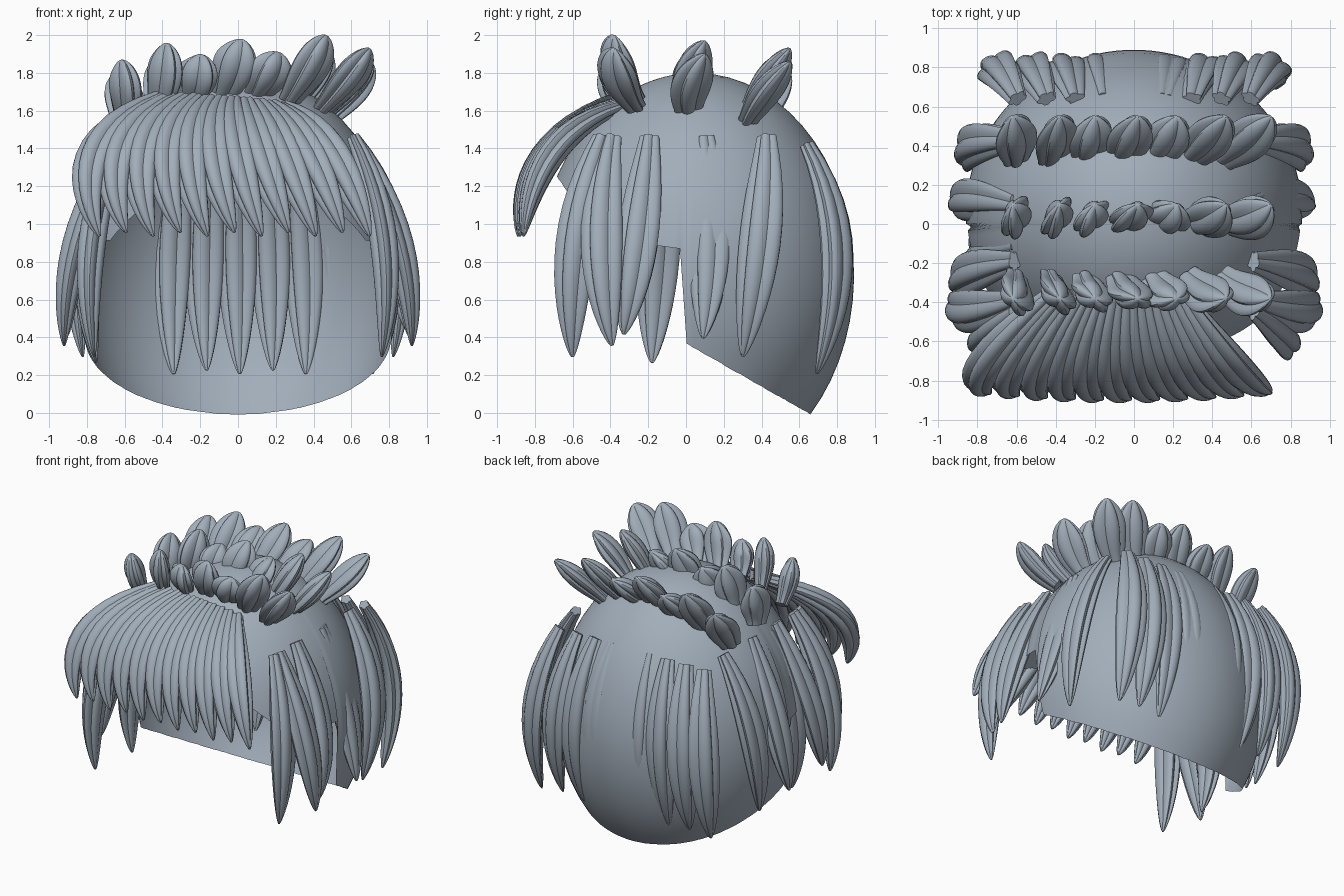
import bpy, bmesh
from math import sin, cos, pi
from mathutils import Vector as V

if "Cube" in bpy.data.objects:
    bpy.data.objects.remove(bpy.data.objects["Cube"])

C, R = V((0, 0.05, 0.73)), V((0.86, 0.84, 1.07))    # head ellipsoid
MAT = bpy.data.materials.new("slate_grey")
MAT.diffuse_color = (0.36, 0.42, 0.49, 1)
MAT.use_nodes = True
MAT.node_tree.nodes["Principled BSDF"].inputs["Base Color"].default_value = MAT.diffuse_color


def finish(name, bm, angle):
    bmesh.ops.recalc_face_normals(bm, faces=bm.faces)
    me = bpy.data.meshes.new(name)
    bm.to_mesh(me)
    bm.free()
    me.materials.append(MAT)
    ob = bpy.data.objects.new(name, me)
    bpy.context.collection.objects.link(ob)
    bpy.ops.object.select_all(action='DESELECT')
    ob.select_set(True)
    bpy.context.view_layer.objects.active = ob
    bpy.ops.object.shade_smooth_by_angle(angle=angle)


def lock(bm, a, mid, b, wide, w, t, rings=18, sides=30, root=0.1, swell=1.15, power=0.65):
    """Ribbed spindle along a curve from a through mid to b."""
    a, mid, b = V(a), V(mid), V(b)
    c = 2 * mid - (a + b) / 2
    loops = []
    for i in range(rings):
        s = sin(i / (rings - 1) * pi / 2) * 0.995
        p = (1-s)**2 * a + 2*s*(1-s) * c + s*s * b
        T = (2*(1-s) * (c-a) + 2*s * (b-c)).normalized()
        W = (V(wide) - T * V(wide).dot(T)).normalized()
        N = T.cross(W)
        k = sin(pi * (root + (1-root) * s**swell)) ** power
        ring = []
        for j in range(sides):
            u = 2*pi*j/sides
            r = k * (0.74 + 0.28 * abs(sin(2.5*u)))
            ring.append(bm.verts.new(p + W*(cos(u)*r*w) + N*(sin(u)*r*t)))
        loops.append(ring)
    for l0, l1 in zip(loops, loops[1:]):
        for j in range(sides):
            k = (j+1) % sides
            bm.faces.new((l0[j], l0[k], l1[k], l1[j]))
    bm.faces.new(loops[0])
    bm.faces.new(loops[-1])


# Scalp shell with open face, ear notches and a slanted nape
def edge(y):
    if y > 0.0:
        return 0.37 - 0.57 * y
    return 0.87 - 0.1 * y if y > -0.45 else 0.915 + 1.45 * (-0.45 - y)


def shell_point(phi, th):
    return C + V((R.x*sin(phi)*sin(th), -R.y*cos(phi)*sin(th), R.z*cos(th)))


bm = bmesh.new()
top = bm.verts.new(C + V((0, 0, R.z)))
cols, n, rows = [], 160, 22
for i in range(n):
    phi, th = 2*pi*(i+0.5)/n, 0.3
    while th < 2.6:
        p = shell_point(phi, th)
        if p.z < edge(p.y):
            break
        th += 0.004
    cols.append([top] + [bm.verts.new(shell_point(phi, th*j/rows)) for j in range(1, rows+1)])
for i in range(n):
    p, q = cols[i], cols[(i+1) % n]
    bm.faces.new((top, p[1], q[1]))
    for j in range(1, rows):
        bm.faces.new((p[j], p[j+1], q[j+1], q[j]))
finish("scalp_shell", bm, 0.6)

# Fringe fanning over the forehead
bm = bmesh.new()
for i in range(11):
    f = i / 10
    rx, tx = -0.42 + 0.66*f, -0.73 + 1.43*f
    mx = -0.76 + 1.26*f
    dy = 0.03 * abs(2*f - 1) ** 2
    lock(bm, (rx, -0.36, 1.67 - 0.05*f*f), (mx, -0.745 + dy, 1.37),
         (tx, -0.89 + dy, 0.93 + 0.02*(i % 2)), (1, 0, 0.2), 0.095, 0.075)
finish("fringe", bm, 0.6)

# Side locks hanging over the temples and ears
sides = [  # root y, mid y, tip y, tip x, tip z, mid x
    (-0.44, -0.57, -0.60, 0.76, 0.29, 0.77),
    (-0.39, -0.44, -0.39, 0.92, 0.35, 0.85),
    (-0.19, -0.25, -0.33, 0.90, 0.41, 0.84),
    (0.10, 0.13, 0.09, 0.92, 0.39, 0.78),
    (0.43, 0.40, 0.30, 0.82, 0.29, 0.83)]
for side, sx in (("right", 1), ("left", -1)):
    bm = bmesh.new()
    for ry, my, ty, tx, tz, mx in sides:
        if sx < 0 and ry == 0.10:
            mx = 0.83
        lock(bm, (sx*0.61, ry, 1.46), (sx*mx, my, 0.92), (sx*tx, ty, tz),
             (0, 1, 0), 0.115, 0.075)
    if sx < 0:
        lock(bm, (-0.6, -0.1, 1.42), (-0.78, -0.14, 0.85), (-0.75, -0.18, 0.26),
             (0, 1, 0), 0.12, 0.075)
    finish(side + "_side_locks", bm, 0.6)

# Back locks in a nearly flat row, the middle ones sunk into the shell
bm = bmesh.new()
for i in range(9):
    x = -0.7 + 0.175*i
    out = abs(x) > 0.45
    lock(bm, (x*0.85, 0.64, 1.42), (x, 0.80, 0.85),
         (x + 0.01, 0.69, 0.2 + 0.02*(i % 2)), (1, -0.9*x if out else 0, 0), 0.11, 0.075)
finish("back_locks", bm, 0.6)

# Three rows of crown tufts fanning to one side
tips = [(-0.62, 1.87), (-0.38, 1.96), (-0.2, 1.90), (0.02, 1.98),
        (0.22, 1.91), (0.47, 2.0), (0.70, 1.93)]
rows = [("front_tufts", -0.27, -0.36, -0.38, 0.0),
        ("middle_tufts", 0.02, 0.03, 0.10, 0.03),
        ("rear_tufts", 0.33, 0.43, 0.55, 0.07)]
for name, by, my, ty, drop in rows:
    bm = bmesh.new()
    for i, (tx, tz) in enumerate(tips):
        bx = -0.6 + 0.175*i
        bz = 1.69 - 0.36*bx*bx - drop
        wide = {"front_tufts": (0.4, bx, 0), "middle_tufts": (-0.25, bx, 0),
                "rear_tufts": (0.5, -0.6*bx, 0)}[name]
        lock(bm, (bx, by, bz), ((bx+tx)/2 + 0.01, my, (bz+tz-drop)/2),
             (tx, ty, tz - drop), wide, 0.118, 0.07, root=0.15, swell=1.4, power=0.6)
    finish(name, bm, 0.6)
